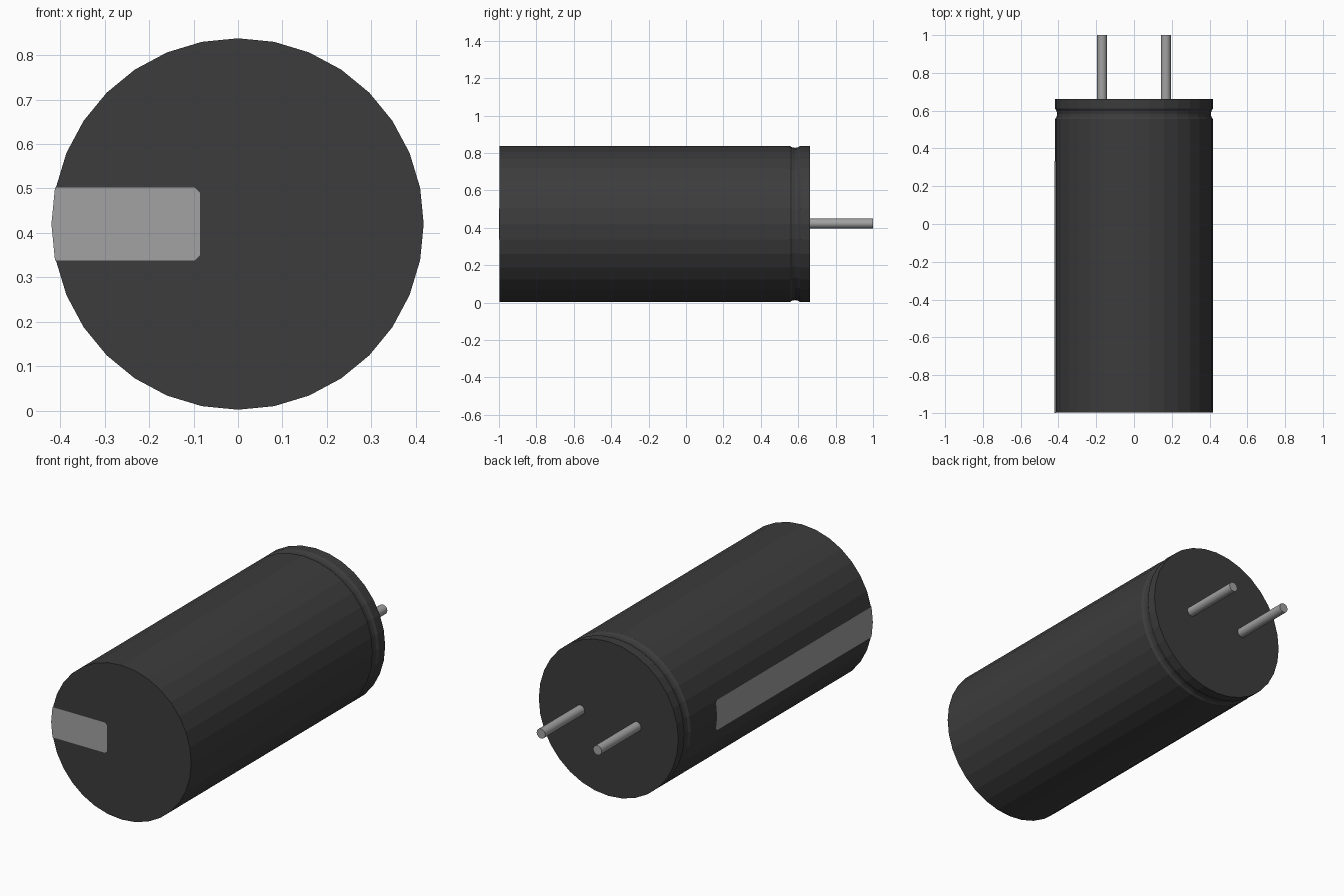
import bpy, bmesh, math

cube = bpy.data.objects.get("Cube")
if cube:
    bpy.data.objects.remove(cube, do_unlink=True)

R = 0.418          # can radius
CZ = 0.42          # height of the axis
SIDES = 32
FRONT, BACK = -0.998, 0.663


def material(name, value):
    mat = bpy.data.materials.new(name)
    mat.use_nodes = True
    colour = (value, value, value, 1)
    mat.diffuse_color = colour
    mat.node_tree.nodes["Principled BSDF"].inputs["Base Color"].default_value = colour
    return mat


def finish(bm, name, mat):
    mesh = bpy.data.meshes.new(name)
    bm.to_mesh(mesh)
    bm.free()
    mesh.materials.append(mat)
    obj = bpy.data.objects.new(name, mesh)
    bpy.context.collection.objects.link(obj)
    return obj


def turned(name, profile, sides, x, z, mat):
    """Rings along y from (y, radius) pairs, capped at both ends."""
    bm = bmesh.new()
    rings = []
    for y, r in profile:
        angles = [2 * math.pi * i / sides for i in range(sides)]
        rings.append([bm.verts.new((x + r * math.cos(a), y, z + r * math.sin(a)))
                      for a in angles])
    for a, b in zip(rings, rings[1:]):
        for i in range(sides):
            j = (i + 1) % sides
            bm.faces.new((a[i], a[j], b[j], b[i]))
    bm.faces.new(rings[0])
    bm.faces.new(rings[-1])
    bmesh.ops.recalc_face_normals(bm, faces=bm.faces)
    return finish(bm, name, mat)


dark = material("dark sleeve", 0.045)
grey = material("grey stripe", 0.36)
metal = material("lead metal", 0.36)

# Can with a crimped groove near the back
turned("can", [(FRONT, R), (0.555, R), (0.567, R - 0.008), (0.583, R - 0.011),
               (0.599, R - 0.008), (0.611, R), (BACK, R)], SIDES, 0, CZ, dark)

# Two wire leads
for side, label in ((-1, "right"), (1, "left")):
    lead = turned(label + "_lead", [(BACK - 0.02, 0.026), (1, 0.026)],
                  16, side * 0.169, CZ + 0.003, metal)
    bpy.context.view_layer.objects.active = lead
    lead.select_set(True)
    bpy.ops.object.shade_smooth_by_angle(angle=math.radians(40))
    lead.select_set(False)

# Polarity stripe, two facets wide, folded from the side onto the front
outer = R + 0.002
half = outer * math.sin(2 * math.pi / SIDES)
drop = outer * (1 - math.cos(2 * math.pi / SIDES))
cut = 0.012
bm = bmesh.new()
columns = []
for dz in (-half, cut - half, 0, half - cut, half):
    x = -outer + drop * abs(dz) / half
    trim = cut if abs(dz) == half else 0
    columns.append([bm.verts.new(p) for p in (
        (x, 0.333 - trim, CZ + dz), (x, -1, CZ + dz), (-0.085 - trim, -1, CZ + dz))])
for a, b in zip(columns, columns[1:]):
    for i in range(2):
        bm.faces.new((a[i], b[i], b[i + 1], a[i + 1]))
bm.normal_update()
if bm.faces[:][0].normal.x > 0:
    bmesh.ops.reverse_faces(bm, faces=bm.faces[:])
finish(bm, "polarity_stripe", grey)
